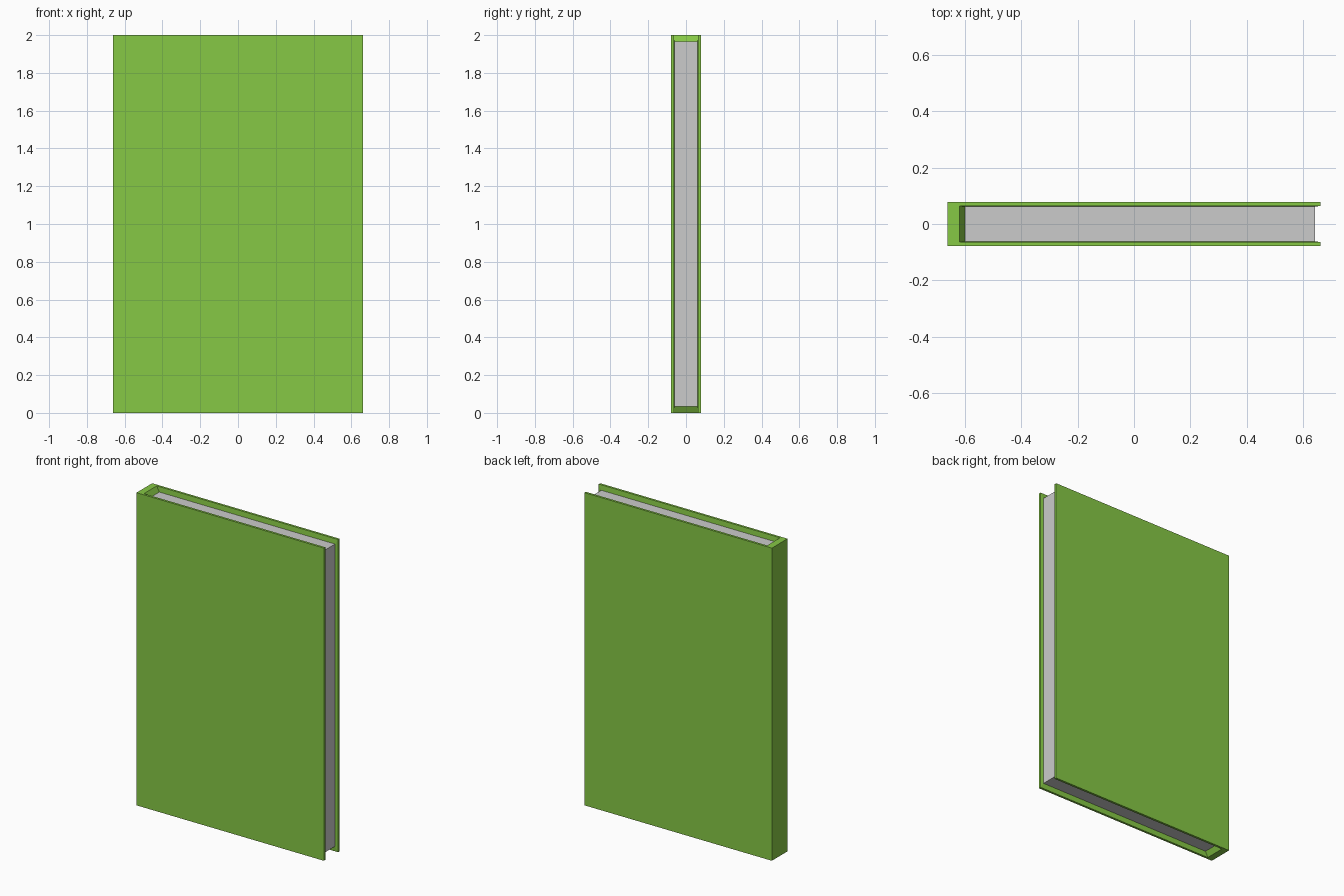
import bpy, bmesh

if "Cube" in bpy.data.objects:
    bpy.data.objects.remove(bpy.data.objects["Cube"])

green = bpy.data.materials.new("cover_green")
green.diffuse_color = (0.24, 0.58, 0.06, 1)
green.use_nodes = True
green.node_tree.nodes["Principled BSDF"].inputs["Base Color"].default_value = green.diffuse_color


def loft(name, sections, place, mat=None):
    """Stack rectangles (depth, u0, u1, z0, z1) and skin them into a closed solid."""
    bm = bmesh.new()
    rings = []
    for d, u0, u1, z0, z1 in sections:
        corners = [(u0, z0), (u1, z0), (u1, z1), (u0, z1)]
        rings.append([bm.verts.new(place(d, u, z)) for u, z in corners])
    for a, b in zip(rings, rings[1:]):
        for i in range(4):
            j = (i + 1) % 4
            bm.faces.new((a[i], a[j], b[j], b[i]))
    bm.faces.new(rings[0])
    bm.faces.new(rings[-1])
    bmesh.ops.recalc_face_normals(bm, faces=bm.faces)
    mesh = bpy.data.meshes.new(name)
    bm.to_mesh(mesh)
    bm.free()
    obj = bpy.data.objects.new(name, mesh)
    bpy.context.collection.objects.link(obj)
    if mat:
        mesh.materials.append(mat)
    return obj


L, R = -0.663, 0.663           # overall width
Y_OUT, Y_RIM, Y_PAGE = 0.079, 0.0645, 0.0615
X_RIM, X_PAGE, X_FORE = -0.62, -0.6, 0.643
Z0, Z1 = 0.033, 1.967          # page block height

# Front and back boards, sloping slightly inward towards the pages
for name, side in (("front_cover", -1), ("back_cover", 1)):
    loft(name, [(Y_OUT, L, R, 0, 2), (Y_RIM, L, R, 0, 2),
                (Y_PAGE, L, X_FORE, Z0, Z1)],
         lambda d, u, z, s=side: (u, s * d, z), green)

# Spine with chamfered inner ends
loft("spine", [(L, -Y_RIM, Y_RIM, 0, 2), (X_RIM, -Y_RIM, Y_RIM, 0, 2),
               (X_PAGE, -Y_PAGE, Y_PAGE, Z0, Z1)],
     lambda d, u, z: (d, u, z), green)

# Page block
loft("pages", [(X_PAGE, -Y_PAGE, Y_PAGE, Z0, Z1), (X_FORE, -Y_PAGE, Y_PAGE, Z0, Z1)],
     lambda d, u, z: (d, u, z))
